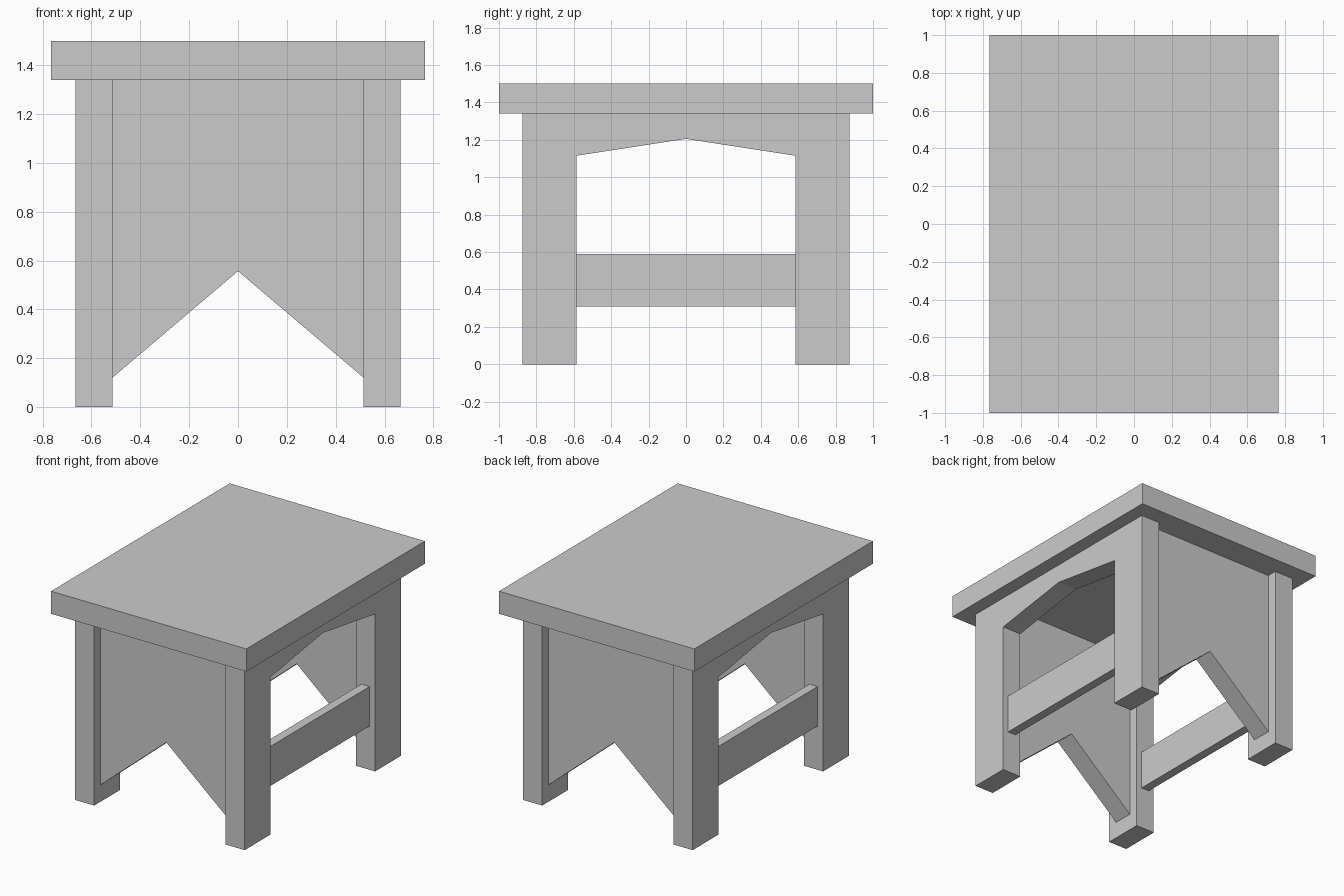
import bpy
import bmesh
from mathutils import Vector

if "Cube" in bpy.data.objects:
    bpy.data.objects.remove(bpy.data.objects["Cube"])


def extrude_profile(name, points, to3d, depth):
    """Solid made by extruding a 2D outline along a depth vector."""
    bm = bmesh.new()
    face = bm.faces.new([bm.verts.new(to3d(a, b)) for a, b in points])
    ext = bmesh.ops.extrude_face_region(bm, geom=[face], use_keep_orig=True)
    verts = [v for v in ext["geom"] if isinstance(v, bmesh.types.BMVert)]
    bmesh.ops.translate(bm, verts=verts, vec=Vector(depth))
    bmesh.ops.recalc_face_normals(bm, faces=bm.faces)
    mesh = bpy.data.meshes.new(name)
    bm.to_mesh(mesh)
    bm.free()
    obj = bpy.data.objects.new(name, mesh)
    bpy.context.collection.objects.link(obj)
    return obj


def rect(a0, a1, b0, b1):
    return [(a0, b0), (a1, b0), (a1, b1), (a0, b1)]


TOP_Z = 1.34           # underside of the seat
LEG_X = (0.515, 0.665)
LEG_Y = (0.585, 0.875)

# Seat board
extrude_profile("seat", rect(-0.765, 0.765, -1, 1),
                lambda x, y: (x, y, TOP_Z), (0, 0, 0.16))

# Side frame outline: two legs joined by a peaked apron
yi, yo = LEG_Y
side = [(-yo, 0), (-yi, 0), (-yi, 1.115), (0, 1.205), (yi, 1.115),
        (yi, 0), (yo, 0), (yo, TOP_Z), (-yo, TOP_Z)]

# End panel outline with peaked cutout
xi = LEG_X[0]
end = [(-xi, 0.12), (0, 0.557), (xi, 0.12), (xi, TOP_Z), (-xi, TOP_Z)]

# Side frames and their lower rails
for sign, label in ((-1, "left"), (1, "right")):
    extrude_profile(label + "_leg_frame", side,
                    lambda y, z: (sign * xi, y, z),
                    (sign * (LEG_X[1] - xi), 0, 0))
    extrude_profile(label + "_rail", rect(-yi, yi, 0.31, 0.59),
                    lambda y, z: (sign * 0.558, y, z), (sign * 0.064, 0, 0))

# End panels set between the legs
for sign, label in ((-1, "front"), (1, "back")):
    extrude_profile(label + "_panel", end,
                    lambda x, z: (x, sign * 0.657, z), (0, sign * 0.145, 0))
